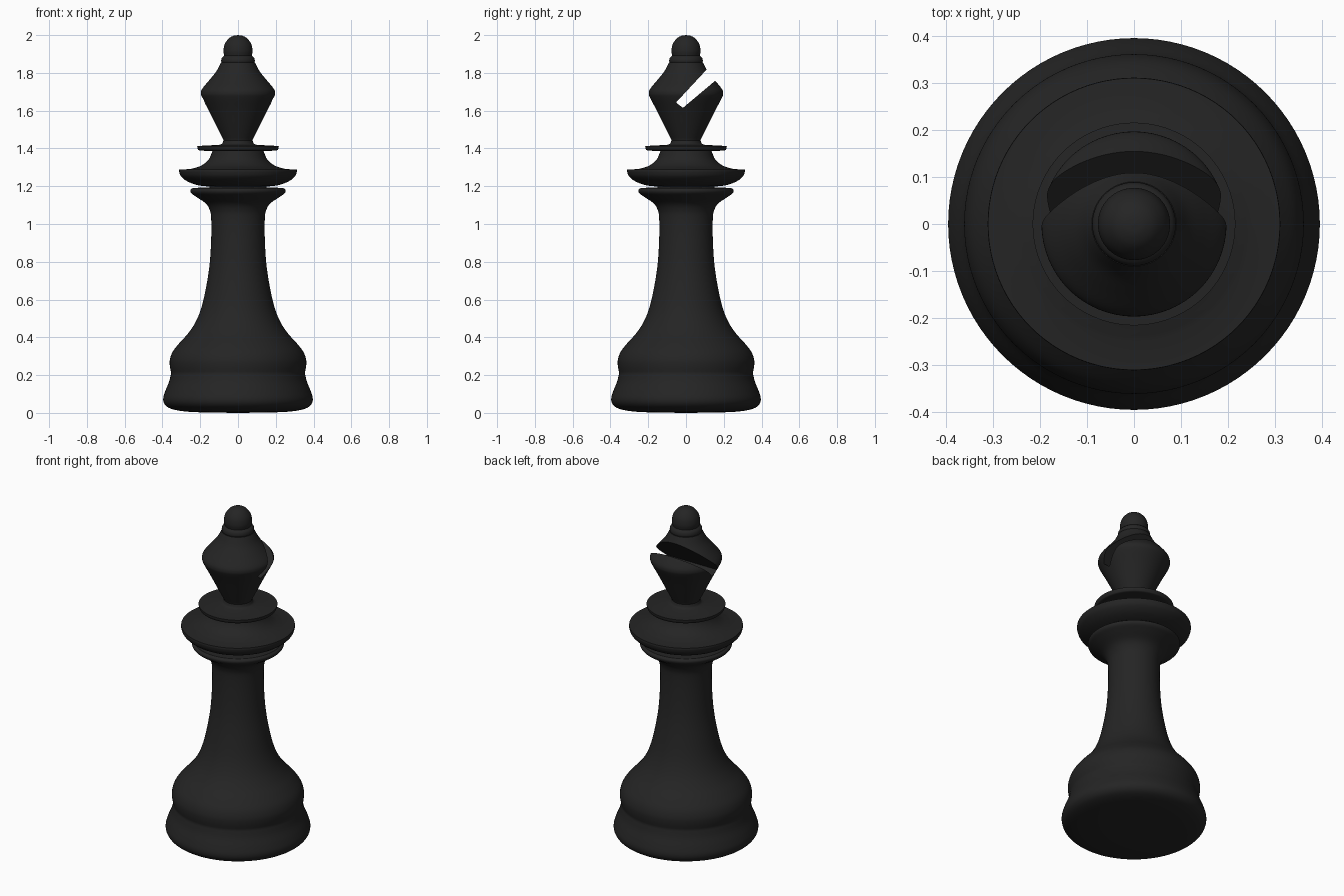
import bpy, bmesh, math
from mathutils import Vector

if "Cube" in bpy.data.objects:
    bpy.data.objects.remove(bpy.data.objects["Cube"])

black = bpy.data.materials.new("black")
black.diffuse_color = (0.018, 0.018, 0.018, 1)
black.use_nodes = True
black.node_tree.nodes["Principled BSDF"].inputs["Base Color"].default_value = black.diffuse_color
SEGS = 96


def smooth_run(pts, steps=5):
    """Catmull-Rom curve through (radius, z) points."""
    p = [Vector(q) for q in pts]
    if len(p) < 3:
        return p
    p = [2 * p[0] - p[1]] + p + [2 * p[-1] - p[-2]]
    out = []
    for a, b, c, d in zip(p, p[1:], p[2:], p[3:]):
        for i in range(steps):
            t = i / steps
            out.append(0.5 * (2 * b + (c - a) * t + (2 * a - 5 * b + 4 * c - d) * t ** 2
                              + (3 * b - a - 3 * c + d) * t ** 3))
    return out + [p[-2]]


def make_object(name, bm):
    bmesh.ops.recalc_face_normals(bm, faces=bm.faces)
    me = bpy.data.meshes.new(name)
    bm.to_mesh(me)
    bm.free()
    me.materials.append(black)
    ob = bpy.data.objects.new(name, me)
    bpy.context.collection.objects.link(ob)
    return ob


def lathe(name, runs):
    """Closed solid of revolution; creases fall between the smooth runs."""
    prof = []
    for run in runs:
        for q in smooth_run(run):
            if not prof or (q - prof[-1]).length > 1e-5:
                prof.append(q)
    bm = bmesh.new()
    rings = []
    for r, z in prof:
        n = 1 if r < 1e-5 else SEGS
        rings.append([bm.verts.new((r * math.cos(2 * math.pi * k / SEGS),
                                    r * math.sin(2 * math.pi * k / SEGS), z)) for k in range(n)])
    for a, b in zip(rings, rings[1:]):
        for k in range(SEGS):
            j = (k + 1) % SEGS
            vs = [a[k % len(a)], a[j % len(a)], b[j % len(b)], b[k % len(b)]]
            bm.faces.new(list(dict.fromkeys(vs)))
    return make_object(name, bm)


# Foot, flared stem and the lower collar
stem = lathe("base_and_stem", [
    [(0, 0), (0.2, 0.003), (0.3, 0.01), (0.36, 0.024), (0.388, 0.045), (0.396, 0.075),
     (0.385, 0.115), (0.365, 0.165), (0.354, 0.21)],
    [(0.354, 0.21), (0.361, 0.25), (0.36, 0.285), (0.345, 0.325), (0.31, 0.37), (0.265, 0.42),
     (0.225, 0.48), (0.193, 0.56), (0.168, 0.67), (0.15, 0.79), (0.142, 0.92), (0.142, 1.03),
     (0.15, 1.075), (0.172, 1.11), (0.22, 1.143), (0.247, 1.163), (0.252, 1.18), (0.24, 1.191)],
    [(0.24, 1.191), (0.15, 1.194)],
    [(0.15, 1.194), (0, 1.194)],
])

# Wide bowl-shaped collar with a sloped neck and a thin disc on top
collar = lathe("collar", [
    [(0, 1.185), (0.15, 1.185)],
    [(0.15, 1.198), (0.21, 1.205), (0.265, 1.224), (0.3, 1.25), (0.311, 1.274), (0.311, 1.288)],
    [(0.311, 1.288), (0.25, 1.291)],
    [(0.25, 1.291), (0.195, 1.309), (0.155, 1.342), (0.135, 1.387)],
    [(0.135, 1.387), (0.2, 1.389), (0.213, 1.398), (0.216, 1.413)],
    [(0.216, 1.413), (0.1, 1.419)],
    [(0.1, 1.419), (0.084, 1.426), (0.076, 1.444)],
    [(0.076, 1.444), (0, 1.444)],
])

# Mitre head
head = lathe("mitre_head", [
    [(0, 1.43), (0.075, 1.43)],
    [(0.075, 1.44), (0.115, 1.52), (0.157, 1.605), (0.19, 1.668), (0.197, 1.693), (0.188, 1.718),
     (0.15, 1.764), (0.115, 1.808), (0.09, 1.855)],
    [(0.09, 1.855), (0, 1.855)],
])

# Ring and ball on the top
lathe("finial", [
    [(0, 1.85), (0.085, 1.85)],
    [(0.085, 1.85), (0.089, 1.864), (0.085, 1.88), (0.073, 1.891)],
    [(0.073, 1.891), (0.077, 1.918), (0.07, 1.953), (0.049, 1.982), (0.025, 1.996), (0, 2.0)],
])

# Slanted slot cut into the back of the mitre
bm = bmesh.new()
slot = [(-0.053, 1.643), (-0.016, 1.615), (0.315, 1.893), (0.235, 1.953)]
left, right = [[bm.verts.new((x, y, z)) for y, z in slot] for x in (-0.4, 0.4)]
bm.faces.new(left)
bm.faces.new(right)
for k in range(4):
    j = (k + 1) % 4
    bm.faces.new([left[k], left[j], right[j], right[k]])
cutter = make_object("slot_cutter", bm)
cutter.hide_render = True
mod = head.modifiers.new("slot", "BOOLEAN")
mod.operation = "DIFFERENCE"
mod.solver = "EXACT"
mod.object = cutter
bpy.context.view_layer.objects.active = head
bpy.ops.object.modifier_apply(modifier=mod.name)
bpy.data.objects.remove(cutter)

# Smooth shading with sharp creases
bpy.ops.object.select_all(action="SELECT")
bpy.ops.object.shade_smooth_by_angle(angle=math.radians(35))
